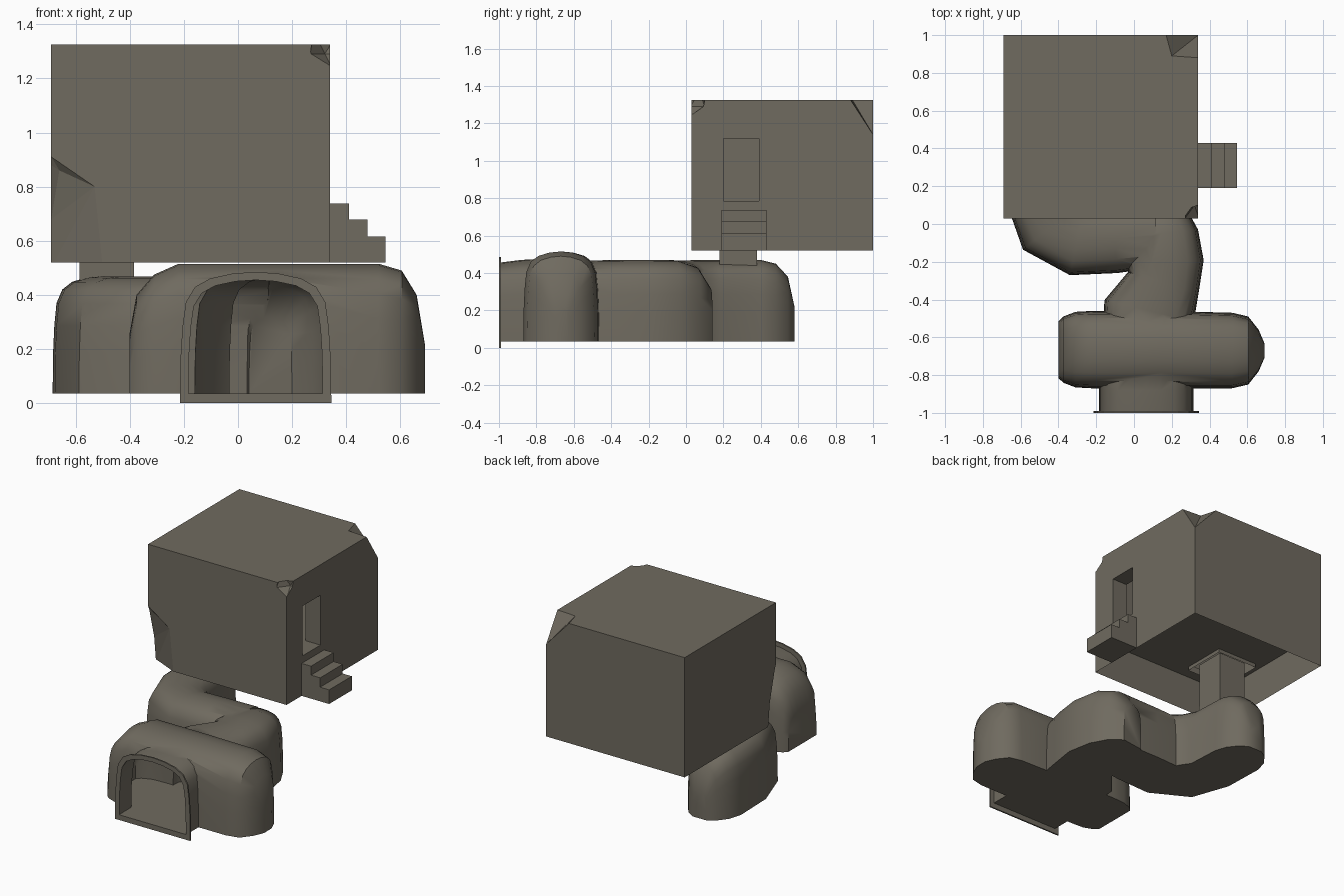
import bpy, bmesh, math
from mathutils import Vector

if "Cube" in bpy.data.objects:
    bpy.data.objects.remove(bpy.data.objects["Cube"])

MAT = bpy.data.materials.new("olive_grey_clay")
MAT.diffuse_color = (0.16, 0.145, 0.115, 1)
MAT.use_nodes = True
MAT.node_tree.nodes["Principled BSDF"].inputs["Base Color"].default_value = MAT.diffuse_color


def finish(name, bm):
    bmesh.ops.recalc_face_normals(bm, faces=bm.faces)
    me = bpy.data.meshes.new(name)
    bm.to_mesh(me)
    bm.free()
    ob = bpy.data.objects.new(name, me)
    bpy.context.collection.objects.link(ob)
    me.materials.append(MAT)
    return ob


def box(name, lo, hi):
    bm = bmesh.new()
    bmesh.ops.create_cube(bm, size=1)
    for v in bm.verts:
        v.co = [lo[i] + (v.co[i] + 0.5) * (hi[i] - lo[i]) for i in range(3)]
    return finish(name, bm)


def hull(name, pts):
    bm = bmesh.new()
    for p in pts:
        bm.verts.new(p)
    r = bmesh.ops.convex_hull(bm, input=bm.verts)
    loose = [g for g in r["geom_interior"] if isinstance(g, bmesh.types.BMVert)]
    bmesh.ops.delete(bm, geom=loose, context='VERTS')
    return finish(name, bm)


def combine(ob, others, op):
    for o in others:
        m = ob.modifiers.new("bool", 'BOOLEAN')
        m.operation, m.solver, m.object = op, 'EXACT', o
        dg = bpy.context.evaluated_depsgraph_get()
        me = bpy.data.meshes.new_from_object(ob.evaluated_get(dg))
        ob.modifiers.clear()
        ob.data = me
    me.materials.clear()
    me.materials.append(MAT)
    for p in me.polygons:
        p.material_index = 0


def prune(ob, test):
    bm = bmesh.new()
    bm.from_mesh(ob.data)
    bmesh.ops.delete(bm, geom=[f for f in bm.faces if test(f)], context='FACES')
    bm.to_mesh(ob.data)
    bm.free()


# ---- tunnels: rounded arch swept along stations (x, y, half width, top) ----
BASE = 0.035
HALF = [(1, 0), (.99, .35), (.965, .58), (.92, .77), (.8, .885), (.6, .95), (.3, .988)]
ARCH = HALF + [(0, 1)] + [(-u, w) for u, w in reversed(HALF)]


def tunnel(name, stations):
    bm = bmesh.new()
    pts = [Vector(s[:2]) for s in stations]
    rings = []
    for i, (x, y, hw, top) in enumerate(stations):
        t = (pts[min(i + 1, len(pts) - 1)] - pts[max(i - 1, 0)]).normalized()
        rings.append([bm.verts.new((x + t.y * u * hw, y - t.x * u * hw,
                                    BASE + w * (top - BASE))) for u, w in ARCH])
    n = len(ARCH)
    for a, b in zip(rings, rings[1:]):
        for j in range(n):
            k = (j + 1) % n
            bm.faces.new((a[j], a[k], b[k], b[j]))
    bm.faces.new(rings[0])
    bm.faces.new(rings[-1])
    return finish(name, bm)


cave = tunnel("cave_tunnels", [
    (-.40, -.665, .15, .26), (-.375, -.665, .175, .40), (-.31, -.665, .2, .475),
    (-.22, -.665, .205, .515), (.15, -.665, .205, .515), (.52, -.67, .2, .515),
    (.605, -.67, .18, .49), (.66, -.67, .11, .40), (.69, -.67, .04, .22)])
link = tunnel("link", [
    (.08, -.62, .25, .468), (.08, -.46, .243, .468), (.155, -.31, .195, .47),
    (.157, -.2, .212, .47), (.145, -.05, .195, .468), (.13, .06, .15, .43),
    (.12, .13, .08, .32)])
tail = tunnel("tail", [
    (.12, -.06, .17, .465), (-.1, -.075, .185, .466), (-.3, -.085, .19, .467),
    (-.43, -.005, .205, .468), (-.495, .15, .185, .469), (-.505, .4, .18, .47),
    (-.505, .48, .155, .45), (-.505, .545, .105, .38), (-.505, .58, .05, .22)])
entry = tunnel("entry", [(.065, -.7, .25, .48), (.065, -.88, .25, .47), (.065, -1, .25, .455)])
combine(cave, [link, tail, entry], 'UNION')
prune(cave, lambda f: all(v.co.y < -.995 for v in f.verts))   # open mouth
for o in (link, tail, entry):
    bpy.data.objects.remove(o)
bpy.context.view_layer.objects.active = cave
cave.select_set(True)
bpy.ops.object.shade_smooth_by_angle(angle=math.radians(40))
cave.select_set(False)

# ---- thin frame around the cave mouth ----
bm = bmesh.new()
rows = []
for hw, z0, z1, y in ((.28, 0, .485, -1), (.248, BASE, .455, -1),
                      (.248, BASE, .455, -.99), (.28, 0, .485, -.99)):
    rows.append([bm.verts.new((.065 + u * hw, y, z0 + w * (z1 - z0))) for u, w in ARCH])
for a, b in zip(rows, rows[1:] + rows[:1]):
    for j in range(len(ARCH)):
        k = (j + 1) % len(ARCH)
        bm.faces.new((a[j], a[k], b[k], b[j]))
finish("mouth_frame", bm)

# ---- house on top: hollow room, doorway, floor hatch, broken corners ----
house = box("house", (-.69, .03, .52), (.34, 1, 1.325))
room = box("room", (-.64, .10, .785), (.23, .92, 1.24))
door = box("door", (.2, .2, .785), (.4, .39, 1.12))
hatch = box("hatch", (-.635, .13, .74), (-.335, .43, .81))
low_chip = hull("low_chip", [
    (-.69, .03, .91), (-.66, .055, .86), (-.53, .03, .80), (-.50, .03, .5),
    (-.655, .10, .5), (-.69, .115, .5), (-.69, .095, .68), (-.8, .0, .95),
    (-.8, .1, .5), (-.5, -.1, .5), (-.53, -.1, .8)])
back_chip = hull("back_chip", [
    (.17, 1, 1.325), (.20, .89, 1.325), (.34, .88, 1.325), (.34, 1, 1.14),
    (.30, .96, 1.26), (.5, 1.2, 1.5), (.2, 1.1, 1.4), (.4, .9, 1.4), (.4, 1.1, 1.16)])
bm = bmesh.new()
bmesh.ops.create_icosphere(bm, subdivisions=1, radius=.088)
bmesh.ops.translate(bm, verts=bm.verts, vec=(.345, .025, 1.33))
front_chip = finish("front_chip", bm)
combine(house, [low_chip, back_chip, front_chip, room, door, hatch], 'DIFFERENCE')
# underside is an open skirt
prune(house, lambda f: abs(f.normal.z) > .99 and f.calc_center_median().z < .77)

# floor plate seen from below
floor = box("floor_plate", (-.688, .032, .765), (.338, .998, .78))
combine(floor, [low_chip, hatch], 'DIFFERENCE')
for o in (room, door, hatch, low_chip, back_chip, front_chip):
    bpy.data.objects.remove(o)

# ---- shaft between cave and house ----
box("shaft", (-.585, .18, .43), (-.385, .38, .775))

# ---- stairs: stepped profile extruded along y ----
bm = bmesh.new()
prof = [(.34, .52), (.545, .52), (.545, .615), (.478, .615), (.478, .678),
        (.41, .678), (.41, .738), (.34, .738)]
face = bm.faces.new([bm.verts.new((x, .19, z)) for x, z in prof])
r = bmesh.ops.extrude_face_region(bm, geom=[face])
bmesh.ops.translate(bm, vec=(0, .24, 0),
                    verts=[g for g in r["geom"] if isinstance(g, bmesh.types.BMVert)])
finish("stairs", bm)
